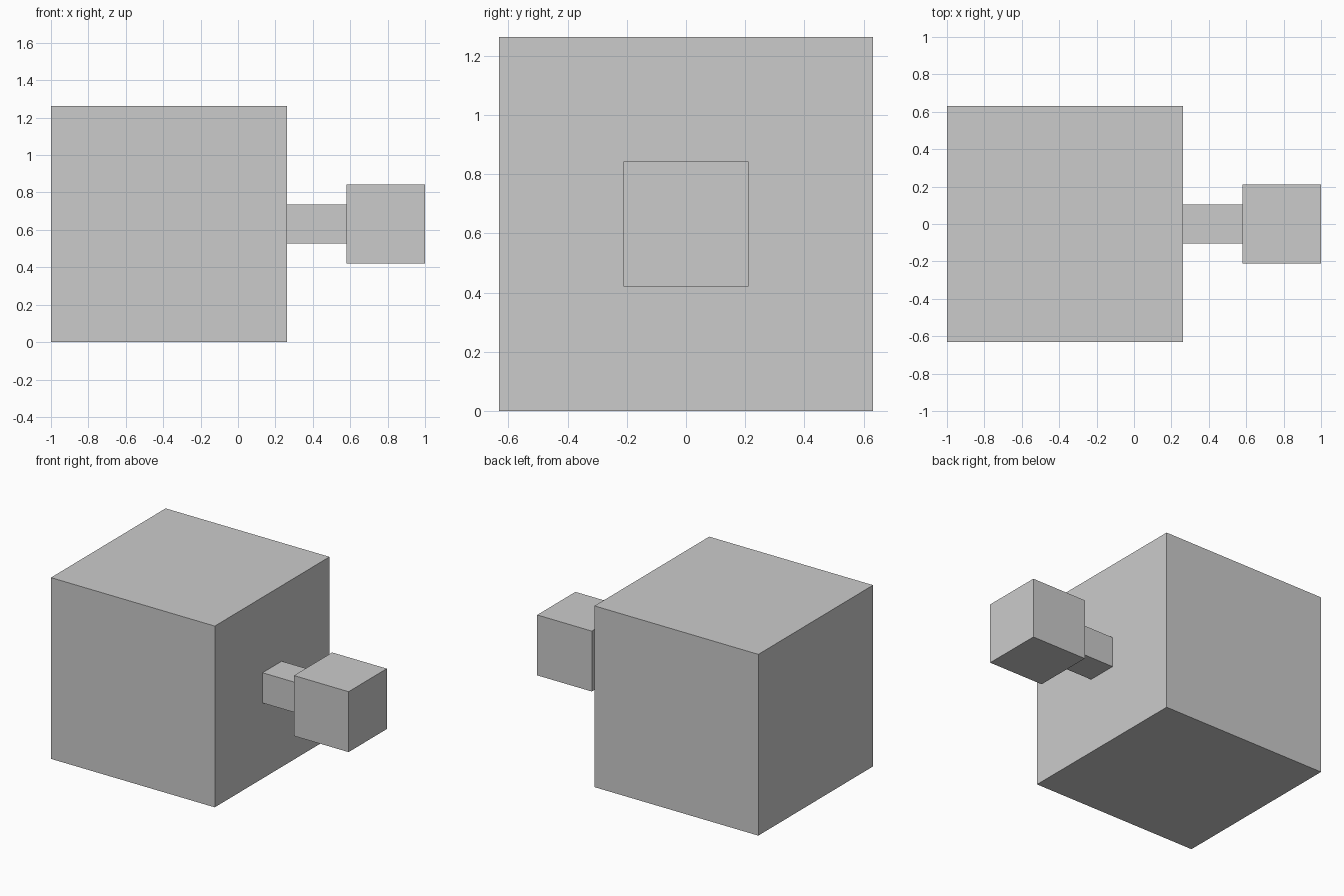
import bpy

default = bpy.data.objects.get("Cube")
if default:
    bpy.data.objects.remove(default, do_unlink=True)

# Everything sits on one grid: the whole length is 38 units
UNIT = 2 / 38
BODY, STEM_LENGTH, STEM_WIDTH, KNOB = (n * UNIT for n in (24, 6, 4, 8))
AXIS_Z = BODY / 2


def box(name, x_start, length, width):
    """Square-section box along x, centred on the shared axis."""
    bpy.ops.mesh.primitive_cube_add(size=1, location=(x_start + length / 2, 0, AXIS_Z))
    obj = bpy.context.object
    obj.name = obj.data.name = name
    obj.scale = (length, width, width)
    bpy.ops.object.transform_apply(location=False, rotation=False, scale=True)
    return obj


# Large block, thin stem on its left side, small block at the stem's end
x = -1
for name, length, width in (
    ("main_block", BODY, BODY),
    ("connecting_stem", STEM_LENGTH, STEM_WIDTH),
    ("end_block", KNOB, KNOB),
):
    box(name, x, length, width)
    x += length
